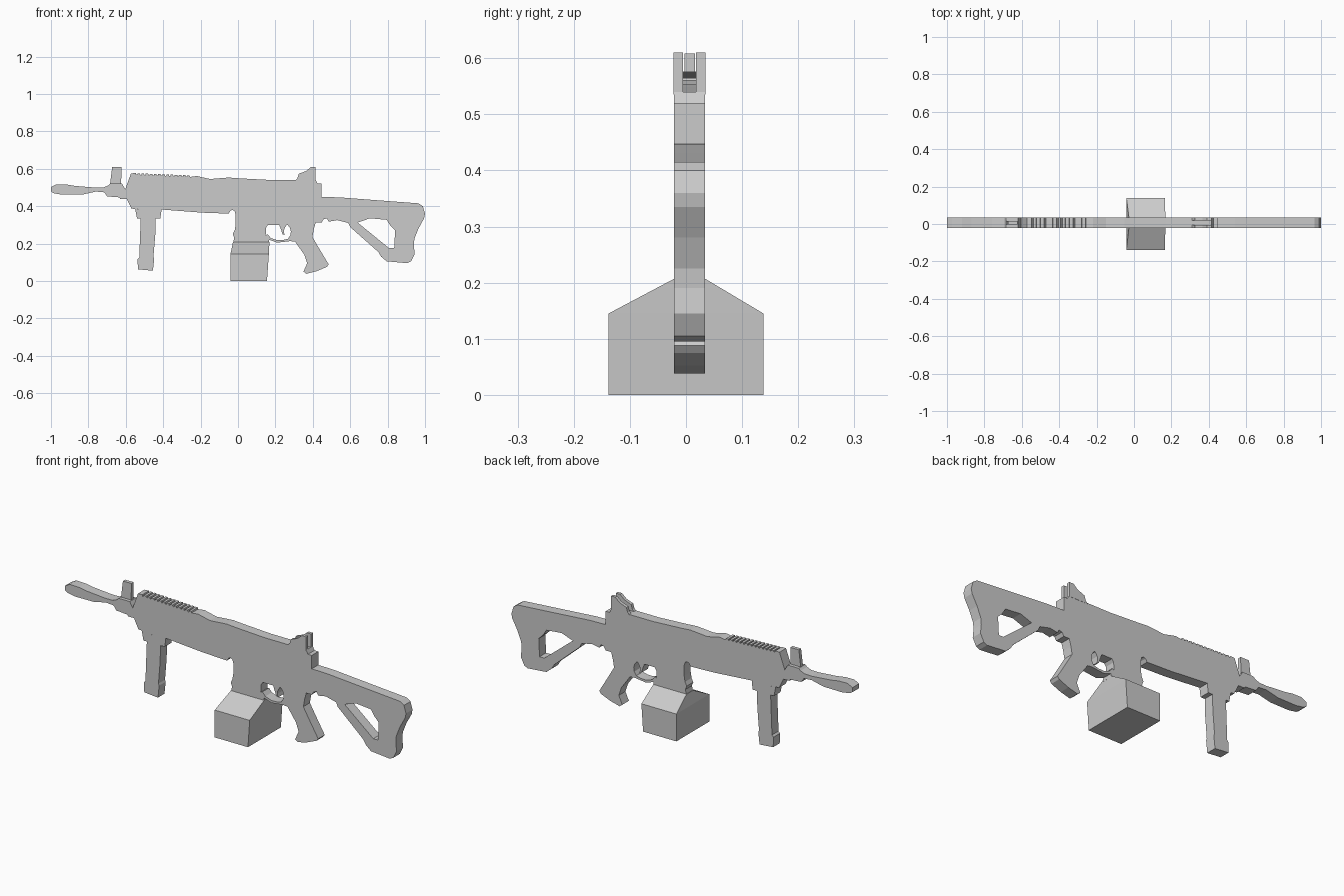
import bpy, bmesh
from math import radians

Y0, Y1 = -0.021, 0.034     # flat side faces of the slab-like body


def plate(name, outline, holes=(), y0=Y0, y1=Y1):
    """Extrude an (x, z) outline between two y values; extra loops become holes."""
    cu = bpy.data.curves.new(name, 'CURVE')
    cu.dimensions = '2D'
    cu.fill_mode = 'BOTH'
    cu.extrude = (y1 - y0) / 2
    for loop in (outline, *holes):
        sp = cu.splines.new('POLY')
        sp.points.add(len(loop) - 1)
        for p, (x, z) in zip(sp.points, loop):
            p.co = (x, z, 0, 1)
        sp.use_cyclic_u = True
    tmp = bpy.data.objects.new(name + "_curve", cu)
    bpy.context.collection.objects.link(tmp)
    dg = bpy.context.evaluated_depsgraph_get()
    me = bpy.data.meshes.new_from_object(tmp.evaluated_get(dg))
    bpy.data.objects.remove(tmp)
    bm = bmesh.new()
    bm.from_mesh(me)
    bmesh.ops.remove_doubles(bm, verts=bm.verts, dist=1e-5)
    bmesh.ops.recalc_face_normals(bm, faces=bm.faces)
    for f in bm.faces:
        f.smooth = False
    bm.to_mesh(me)
    bm.free()
    me.name = name
    ob = bpy.data.objects.new(name, me)
    ob.rotation_euler = (radians(90), 0, 0)
    ob.location = (0, (y0 + y1) / 2, 0)
    bpy.context.collection.objects.link(ob)
    return ob


# barrel with muzzle and sight block
plate("barrel", [
    (-.603, .49), (-.62, .52), (-.685, .52), (-.695, .51), (-.72, .5), (-.76, .499),
    (-.87, .508), (-.92, .516), (-.972, .517), (-1, .502), (-1, .478), (-.985, .469),
    (-.94, .461), (-.83, .462), (-.76, .478), (-.715, .474), (-.70, .452),
    (-.635, .447), (-.63, .439), (-.595, .439)])

# toothed top rail, left to right
rail = []
n, x0, x1 = 14, -.56, -.25
step = (x1 - x0) / n
for i in range(n):
    x, z = x0 + i * step, .576 - .012 * i / n
    rail += [(x, z), (x + step * .6, z), (x + step * .7, z - .008), (x + step * .95, z - .008)]

# receiver and handguard
plate("receiver", [(-.595, .439), (-.603, .49), (-.572, .575)] + rail + [
    (-.22, .561), (-.15, .545), (-.05, .553), (0, .549), (.17, .54), (.415, .54),
    (.425, .52), (.447, .52), (.447, .312), (.415, .312), (.265, .30), (.16, .30),
    (-.013, .30), (-.013, .355), (-.018, .373), (-.03, .38), (-.04, .375), (-.05, .36),
    (-.19, .365), (-.41, .382), (-.41, .37), (-.57, .387)])

# vertical fore grip
plate("fore_grip", [
    (-.55, .3848), (-.41, .37), (-.415, .335), (-.44, .335), (-.442, .25), (-.452, .13),
    (-.448, .12), (-.455, .055), (-.535, .062), (-.537, .115), (-.528, .125),
    (-.52, .335), (-.54, .335)])

# magazine well
plate("magazine_well", [
    (-.013, .30), (.16, .30), (.15, .285), (.148, .245), (.165, .225), (.168, .20),
    (-.027, .20), (-.02, .23), (-.028, .25), (-.018, .27)])

# trigger guard and trigger
plate("trigger_guard", [
    (.148, .245), (.16, .222), (.21, .205), (.28, .213), (.305, .21), (.28, .245),
    (.268, .226), (.24, .219), (.21, .218), (.175, .23), (.158, .25)])
plate("trigger", [
    (.22, .30), (.26, .30), (.248, .28), (.245, .262), (.25, .245), (.238, .25), (.23, .275)])

# pistol grip
plate("pistol_grip", [
    (.265, .30), (.415, .312), (.405, .275), (.398, .235), (.43, .18), (.485, .088),
    (.475, .075), (.42, .052), (.365, .038), (.35, .05), (.37, .095), (.355, .14),
    (.305, .21), (.28, .245), (.283, .265), (.277, .285)])

# open-frame shoulder stock
plate("stock", [
    (.447, .449), (.54, .447), (.75, .431), (.965, .415), (.988, .4), (1, .36), (.995, .335),
    (.965, .28), (.943, .225), (.94, .19), (.945, .145), (.925, .105), (.905, .095),
    (.795, .105), (.765, .13), (.75, .155), (.60, .288), (.59, .31), (.53, .325),
    (.485, .317), (.475, .335), (.458, .33), (.447, .312)],
    holes=[[(.64, .312), (.705, .335), (.795, .327), (.815, .295), (.84, .27), (.835, .175), (.808, .175)]])

# front sight post and the paired rear sight leaves
plate("front_sight", [(-.685, .51), (-.673, .608), (-.623, .608), (-.625, .51)], y0=-.003, y1=.016)
for side, a, b in (("near", -.022, -.005), ("far", .018, .035)):
    plate("rear_sight_" + side, [
        (.305, .535), (.318, .55), (.325, .573), (.365, .588), (.39, .61),
        (.415, .61), (.415, .535)], y0=a, y1=b)

# box magazine: straight sides with a sloped shoulder narrowing to the body
rings = [(-.04, .155, -.138, .138, 0), (-.04, .165, -.138, .138, .145), (-.027, .168, Y0, Y1, .207)]
bm = bmesh.new()
loops = [[bm.verts.new(p) for p in ((a, c, z), (b, c, z), (b, d, z), (a, d, z))]
         for a, b, c, d, z in rings]
for lo, hi in zip(loops, loops[1:]):
    for i in range(4):
        j = (i + 1) % 4
        bm.faces.new((lo[i], lo[j], hi[j], hi[i]))
bm.faces.new(loops[0][::-1])
bm.faces.new(loops[-1])
bmesh.ops.recalc_face_normals(bm, faces=bm.faces)
me = bpy.data.meshes.new("box_magazine")
bm.to_mesh(me)
bm.free()
bpy.context.collection.objects.link(bpy.data.objects.new("box_magazine", me))
